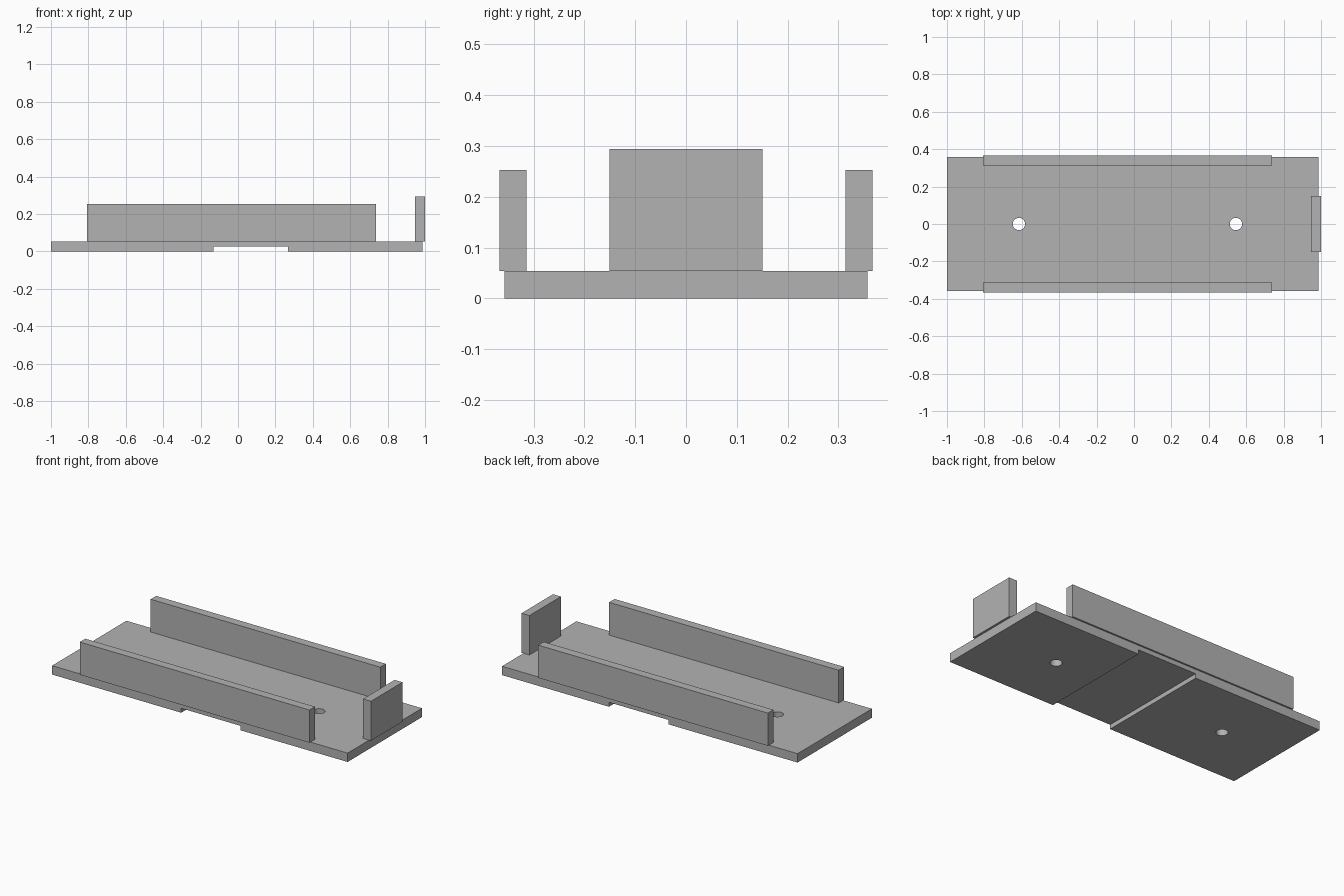
import bpy
import bmesh

# Remove the default cube
cube = bpy.data.objects.get("Cube")
if cube:
    bpy.data.objects.remove(cube, do_unlink=True)

GREY = (0.45, 0.45, 0.45, 1.0)
grey = bpy.data.materials.new("plain_grey")
grey.use_nodes = True
grey.diffuse_color = GREY
grey.node_tree.nodes["Principled BSDF"].inputs["Base Color"].default_value = GREY


def finish(name, bm):
    """Turn a bmesh into a grey, flat shaded object."""
    bmesh.ops.recalc_face_normals(bm, faces=bm.faces)
    mesh = bpy.data.meshes.new(name)
    bm.to_mesh(mesh)
    bm.free()
    mesh.materials.append(grey)
    obj = bpy.data.objects.new(name, mesh)
    bpy.context.collection.objects.link(obj)
    return obj


def extrude_profile(name, outline, y0, y1):
    """Extrude an x-z outline from y0 to y1."""
    bm = bmesh.new()
    face = bm.faces.new([bm.verts.new((x, y0, z)) for x, z in outline])
    result = bmesh.ops.extrude_face_region(bm, geom=[face])
    moved = [g for g in result["geom"] if isinstance(g, bmesh.types.BMVert)]
    bmesh.ops.translate(bm, verts=moved, vec=(0, y1 - y0, 0))
    return finish(name, bm)


def box(name, x0, x1, y0, y1, z0, z1):
    return extrude_profile(name, [(x0, z0), (x1, z0), (x1, z1), (x0, z1)], y0, y1)


TOP = 0.054       # upper face of the base
HALF = 0.357      # half depth of the base

# Base plate with a shallow channel across its underside
base = extrude_profile("base_plate", [
    (-1, 0), (-0.132, 0), (-0.132, TOP / 2), (0.268, TOP / 2),
    (0.268, 0), (0.987, 0), (0.987, TOP), (-1, TOP)], -HALF, HALF)

# Two round mounting holes through the base
for x in (-0.615, 0.545):
    bpy.ops.mesh.primitive_cylinder_add(vertices=32, radius=0.033, depth=0.4,
                                        location=(x, 0, 0))
    cutter = bpy.context.object
    cutter.name = "hole_cutter"
    cutter.hide_render = True
    cutter.data.materials.append(grey)
    cut = base.modifiers.new("mounting_hole", "BOOLEAN")
    cut.operation = "DIFFERENCE"
    cut.solver = "EXACT"
    cut.object = cutter
    bpy.context.view_layer.objects.active = base
    bpy.ops.object.modifier_apply(modifier=cut.name)
    bpy.data.objects.remove(cutter, do_unlink=True)

# Side rails, slightly overhanging the long edges
for name, side in (("front_rail", -1), ("back_rail", 1)):
    box(name, -0.807, 0.737, side * 0.314, side * 0.367, TOP, 0.253)

# Upright end stop, slightly overhanging the left edge
box("end_stop", 0.947, 1.0, -0.151, 0.151, TOP, 0.294)
